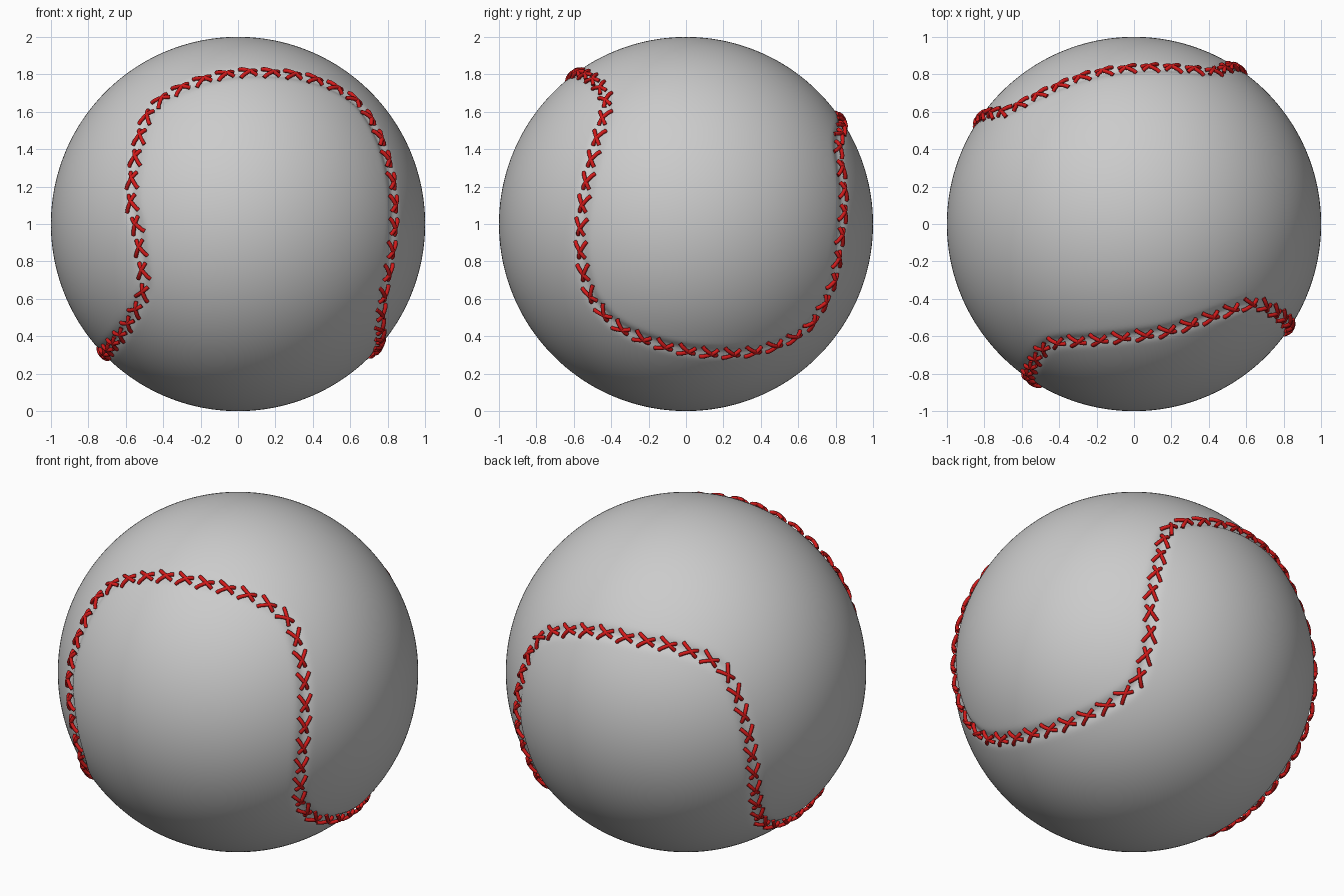
import bpy, bmesh, math
from mathutils import Vector, kdtree

if "Cube" in bpy.data.objects:
    bpy.data.objects.remove(bpy.data.objects["Cube"])

CENTRE = Vector((0, 0, 1))
STITCHES = 75
AXIS = Vector((-0.03, 0.165, 0.986)).normalized()   # two-fold axis of the seam

# Half of the seam as points on the unit sphere; the other half is its half-turn about AXIS
HALF = [(-.57, -.82, .11), (-.55, -.77, .345), (-.49, -.67, .575), (-.42, -.64, .666),
        (-.307, -.63, .73), (-.067, -.61, .805), (.168, -.58, .815), (.41, -.50, .778),
        (.607, -.43, .677), (.70, -.44, .58), (.805, -.505, .356), (.842, -.553, .115),
        (.832, -.57, -.136), (.783, -.52, -.366), (.773, -.45, -.473), (.76, -.355, -.553),
        (.76, -.13, -.65), (.72, .13, -.69), (.64, .377, -.68), (.55, .596, -.596),
        (.53, .69, -.51), (.54, .79, -.286)]


def seam_samples(steps=20):
    """Closed smooth curve through the seam points, pushed onto the sphere."""
    half = [Vector(p).normalized() for p in HALF]
    pts = half + [2 * AXIS.dot(p) * AXIS - p for p in half]
    n, out = len(pts), []
    for i in range(n):
        a, b, c, d = (pts[(i + k) % n] for k in (-1, 0, 1, 2))
        for s in range(steps):
            t = s / steps
            p = 0.5 * (2 * b + (c - a) * t + (2 * a - 5 * b + 4 * c - d) * t ** 2
                       + (3 * b - a - 3 * c + d) * t ** 3)
            out.append(p.normalized())
    for _ in range(40):
        out = [(out[i - 1] + 2 * out[i] + out[(i + 1) % len(out)]).normalized()
               for i in range(len(out))]
    return out


def evenly_spaced(path, count):
    """Positions and tangents at equal distances along the closed path."""
    n = len(path)
    lengths = [(path[(i + 1) % n] - path[i]).length for i in range(n)]
    step, walked, result = sum(lengths) / count, 0.0, []
    for i in range(n):
        a, b = path[i], path[(i + 1) % n]
        while len(result) < count and len(result) * step < walked + lengths[i]:
            f = (len(result) * step - walked) / lengths[i]
            result.append((a.lerp(b, f).normalized(), (b - a).normalized()))
        walked += lengths[i]
    return result


seam = seam_samples()

# Ball: smooth sphere with a shallow groove pressed in along the seam
tree = kdtree.KDTree(len(seam))
for i, p in enumerate(seam):
    tree.insert(p, i)
tree.balance()
bm = bmesh.new()
bmesh.ops.create_icosphere(bm, subdivisions=7, radius=1)
for v in bm.verts:
    d = tree.find(v.co)[2]
    v.co *= 1 - 0.014 * math.exp(-(d / 0.03) ** 2)
for f in bm.faces:
    f.smooth = True
mesh = bpy.data.meshes.new("ball")
bm.to_mesh(mesh)
bm.free()
ball = bpy.data.objects.new("ball", mesh)
ball.location = CENTRE
bpy.context.collection.objects.link(ball)

# Stitches: two crossing threads arched over the groove, repeated along the seam
curve = bpy.data.curves.new("stitches", 'CURVE')
curve.dimensions = '3D'
curve.bevel_depth = 0.011
curve.bevel_resolution = 2
curve.use_fill_caps = True
# distance along seam, distance across seam, height
THREAD = [(-.046, .037, .000), (-.032, .026, .009), (-.008, .010, .014),
          (.014, -.004, .014), (.032, -.014, .008), (.042, -.019, .000)]
for p, tangent in evenly_spaced(seam, STITCHES):
    across = p.cross(tangent).normalized()
    for side in (-1, 1):
        spline = curve.splines.new('POLY')
        spline.points.add(len(THREAD) - 1)
        for point, (along, out, height) in zip(spline.points, THREAD):
            q = (p + tangent * along + across * out * side).normalized() * (1 + height)
            point.co = (*q, 1)
        spline.use_smooth = True
stitches = bpy.data.objects.new("stitches", curve)
stitches.location = CENTRE
bpy.context.collection.objects.link(stitches)

red = bpy.data.materials.new("red_thread")
red.diffuse_color = (0.65, 0.01, 0.01, 1)
red.use_nodes = True
red.node_tree.nodes["Principled BSDF"].inputs["Base Color"].default_value = red.diffuse_color
curve.materials.append(red)
bpy.context.view_layer.objects.active = stitches
stitches.select_set(True)
bpy.ops.object.convert(target='MESH')
